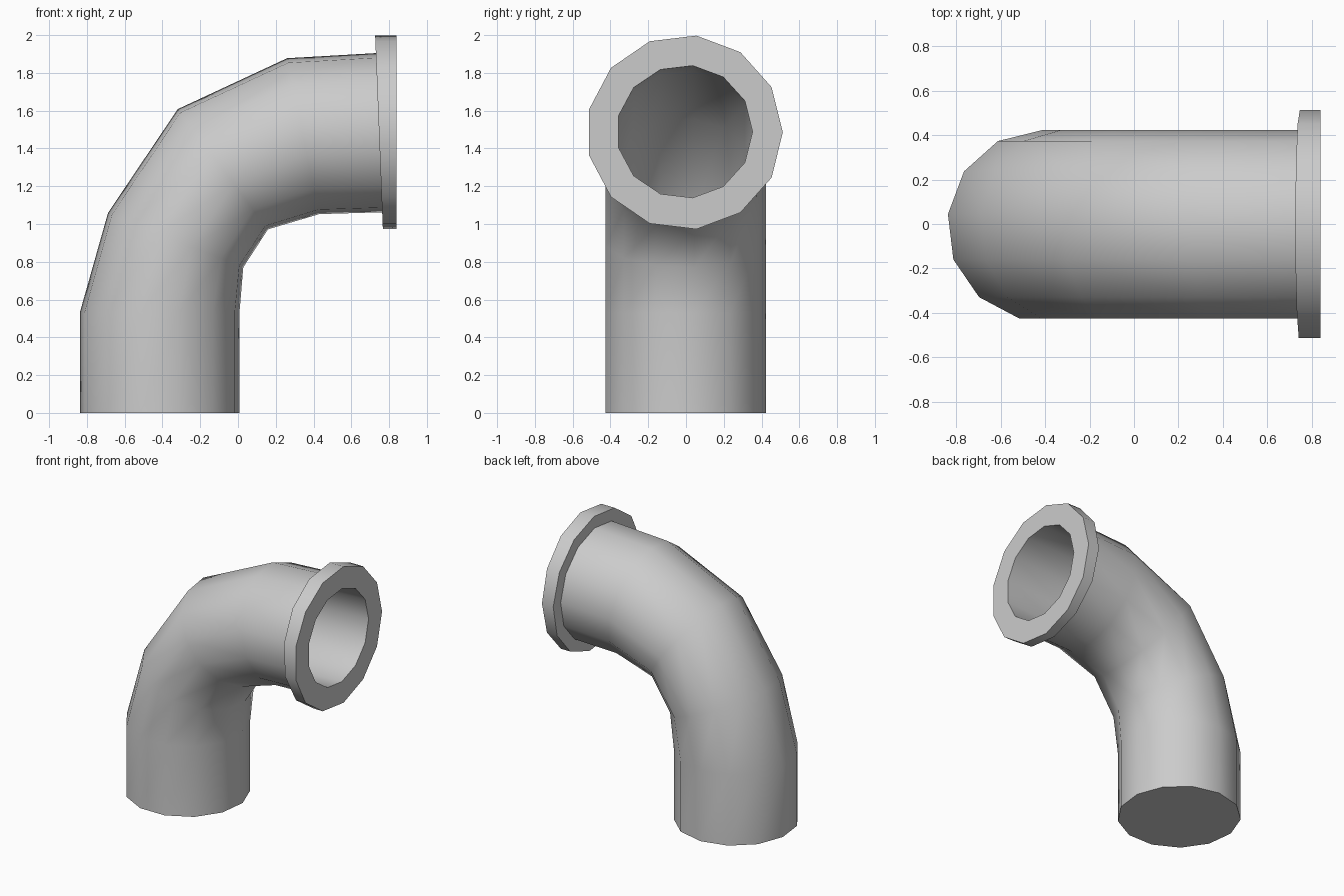
import bpy
import bmesh
from math import sin, cos, pi, radians
from mathutils import Vector

if "Cube" in bpy.data.objects:
    bpy.data.objects.remove(bpy.data.objects["Cube"])

SIDES = 13
Y_SHIFT = -0.0075          # an odd polygon is off centre by this much
PIPE_R, FLANGE_R, BORE_R = 0.43, 0.52, 0.36

# Each cross-section of the bend: outer-side (x, z), inner-side (x, z)
BEND = [
    ((-0.84, 0.00), (0.01, 0.00)),
    ((-0.84, 0.53), (0.01, 0.53)),
    ((-0.69, 1.06), (0.03, 0.77)),
    ((-0.32, 1.61), (0.16, 0.97)),
    ((0.26, 1.88), (0.43, 1.05)),
    ((0.73, 1.907), (0.765, 1.06)),
]
FLANGE_BACK = ((0.726, 2.0), (0.767, 0.97))
FLANGE_FRONT = ((0.84, 2.0), (0.84, 0.97))
MOUTH = ((0.84, 1.84), (0.84, 1.137))


def ring(bm, section, radius, scale=1.0):
    """Polygon ring spanning the outer and inner points of a section."""
    a, b = (Vector((p[0], 0, p[1])) for p in section)
    mid, half = (a + b) / 2, (a - b) / 2 * scale / cos(pi / SIDES / 4)
    verts = []
    for k in range(SIDES):
        t = 2 * pi * k / SIDES
        p = mid + half * sin(t)
        verts.append(bm.verts.new((p.x, radius * cos(t) + Y_SHIFT, p.z)))
    return verts


bm = bmesh.new()

# Outer wall, then the flange collar, then back down the bore
rings = [ring(bm, s, PIPE_R) for s in BEND]
rings += [ring(bm, FLANGE_BACK, FLANGE_R), ring(bm, FLANGE_FRONT, FLANGE_R)]
rings.append(ring(bm, MOUTH, BORE_R))
for s in reversed(BEND[1:-1]):
    rings.append(ring(bm, s, BORE_R, BORE_R / PIPE_R))
floor = ((-0.84, 0.04), (0.01, 0.04))
rings.append(ring(bm, floor, BORE_R, BORE_R / PIPE_R))

for lower, upper in zip(rings, rings[1:]):
    for k in range(SIDES):
        n = (k + 1) % SIDES
        bm.faces.new((lower[k], lower[n], upper[n], upper[k]))

# Closed bottom and bore floor
bm.faces.new(rings[0])
bm.faces.new(rings[-1])
bmesh.ops.recalc_face_normals(bm, faces=bm.faces[:])

mesh = bpy.data.meshes.new("elbow_pipe")
bm.to_mesh(mesh)
bm.free()
pipe = bpy.data.objects.new("elbow_pipe", mesh)
bpy.context.collection.objects.link(pipe)

# Smooth walls, crisp flange edges
bpy.context.view_layer.objects.active = pipe
pipe.select_set(True)
bpy.ops.object.shade_smooth_by_angle(angle=radians(40))
